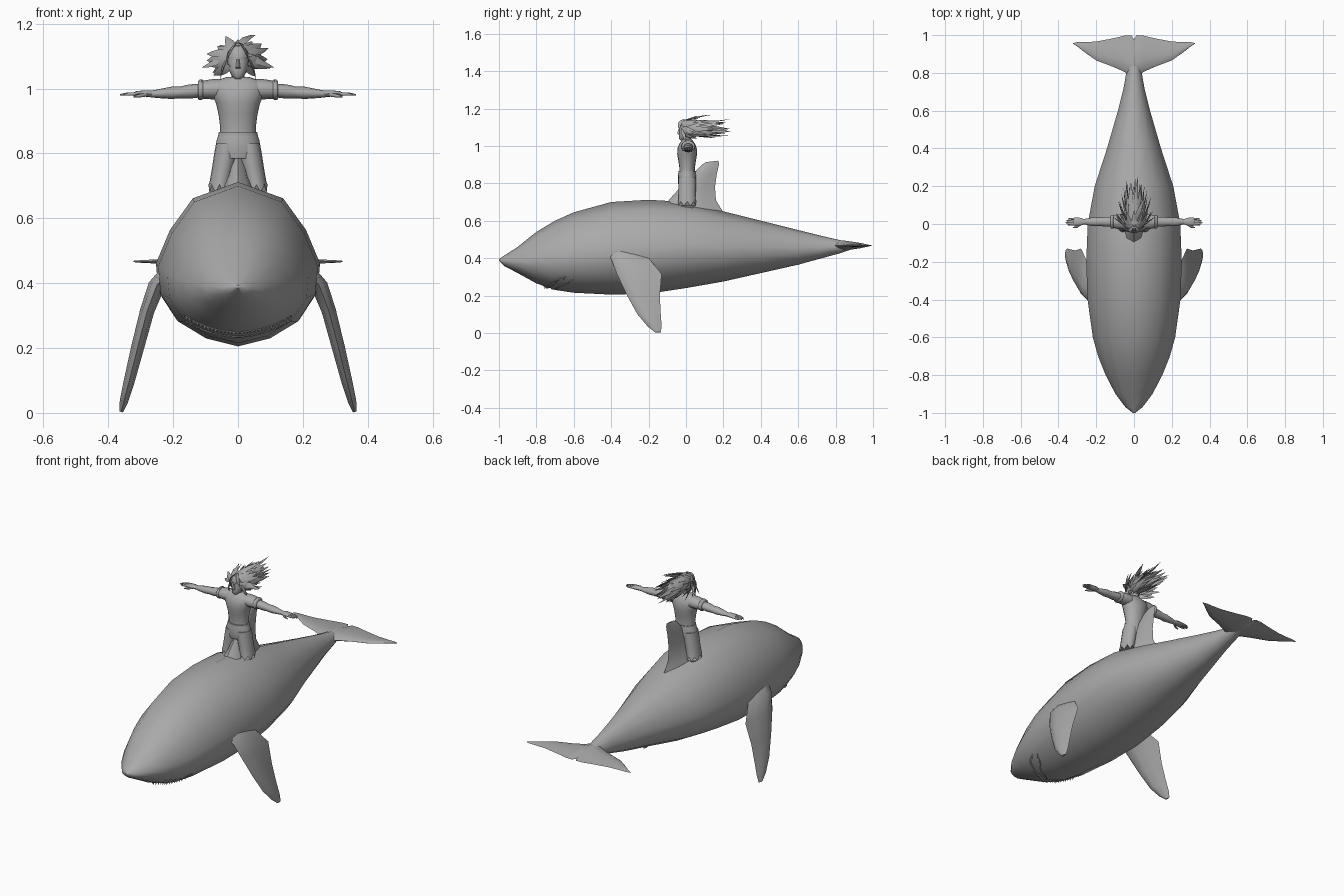
import bpy, bmesh, math, random
from mathutils import Vector as V
from mathutils.bvhtree import BVHTree

random.seed(4)
grey = bpy.data.materials.new("grey")
grey.diffuse_color = (0.4, 0.4, 0.4, 1)
X, Y, Z = V((1, 0, 0)), V((0, 1, 0)), V((0, 0, 1))


def finish(name, bm):
    bmesh.ops.remove_doubles(bm, verts=bm.verts, dist=1e-5)
    bmesh.ops.recalc_face_normals(bm, faces=bm.faces)
    me = bpy.data.meshes.new(name)
    bm.to_mesh(me)
    bm.free()
    me.materials.append(grey)
    ob = bpy.data.objects.new(name, me)
    bpy.context.collection.objects.link(ob)
    return ob


def skin(bm, rings):
    """Bridge equal-length rings of points and cap both ends."""
    vs = [[bm.verts.new(p) for p in r] for r in rings]
    n = len(vs[0])
    for a, b in zip(vs, vs[1:]):
        for i in range(n):
            j = (i + 1) % n
            bm.faces.new((a[i], a[j], b[j], b[i]))
    bm.faces.new(vs[0])
    bm.faces.new(vs[-1])


def loft(name, rings):
    bm = bmesh.new()
    skin(bm, rings)
    return finish(name, bm)


def ring(c, u, v, a, b, n=16):
    return [V(c) + u * a * math.cos(2 * math.pi * i / n) + v * b * math.sin(2 * math.pi * i / n)
            for i in range(n)]


def fin(name, rows, normal):
    """Rows of (leading point, trailing point, half thickness)."""
    lens = [(0, 0), (.1, .65), (.35, 1), (.7, .55), (1, 0), (.7, -.55), (.35, -1), (.1, -.65)]
    nv = V(normal).normalized()
    return loft(name, [[V(l).lerp(V(t), c) + nv * h * k for c, k in lens] for l, t, h in rows])


# Whale body: y, top, bottom, half width
section = [(0, 1), (.55, .80), (.83, .41), (1, 0), (.97, -.35), (.75, -.69), (.40, -.90), (0, -1)]
section += [(-x, z) for x, z in section[-2:0:-1]]
stations = [(-1, .395, .385, .006), (-.97, .415, .357, .045), (-.9, .46, .32, .098),
            (-.8, .54, .265, .15), (-.7, .60, .23, .19), (-.6, .645, .215, .218), (-.4, .70, .205, .246),
            (-.2, .712, .21, .253), (0, .70, .24, .245), (.2, .65, .275, .208), (.4, .60, .32, .143),
            (.6, .55, .365, .085), (.72, .52, .398, .055), (.82, .497, .425, .038), (.9, .482, .452, .026),
            (.97, .471, .463, .01)]
body = loft("whale_body", [[(w * sx, y, (t + b) / 2 + (t - b) / 2 * sz) for sx, sz in section]
                           for y, t, b, w in stations])

# Dorsal fin
fin("dorsal_fin", [((0, y0, z0), (0, y1, z1), h) for y0, z0, y1, z1, h in [
    (-.17, .64, .26, .58, .085), (-.10, .70, .19, .66, .055), (-.07, .735, .16, .71, .037),
    (-.02, .79, .155, .78, .026), (.04, .855, .165, .85, .017), (.085, .90, .177, .905, .01),
    (.11, .914, .172, .921, .004)]], X)

# Pectoral fins and tail flukes
for s, side in ((1, "right"), (-1, "left")):
    fin("pectoral_fin_" + side, [((s * x, y0, z), (s * x, y1, z), h) for x, y0, y1, z, h in [
        (.215, -.42, -.20, .43, .03), (.25, -.40, -.195, .395, .026), (.28, -.37, -.13, .315, .022),
        (.31, -.315, -.14, .20, .02), (.335, -.26, -.135, .10, .017), (.352, -.205, -.13, .035, .013),
        (.36, -.165, -.135, .003, .006)]], (s * .96, 0, .27))
    fin("tail_fluke_" + side, [((s * x, y0, .467), (s * x, y1, .467), h) for x, y0, y1, h in [
        (0, .76, .977, .028), (.012, .775, .998, .026), (.05, .805, .997, .017), (.11, .832, .983, .011),
        (.2, .866, .966, .008), (.26, .908, .963, .006), (.30, .94, .963, .004), (.322, .954, .958, .002)]], Z)

# Mouth: lips and teeth laid on the underside of the snout
bm = bmesh.new()
bm.from_mesh(body.data)
tree = BVHTree.FromBMesh(bm)
bm.free()


def mouth_point(t, dz):
    hit = tree.ray_cast(V((.165 * t, -2, .242 + .05 * t * t + dz)), Y)[0]
    return hit


for name, dz in (("upper_lip", .008), ("lower_lip", -.006)):
    pts = [mouth_point(i / 12, dz) for i in range(-12, 13)]
    loft(name, [ring(p, Y, Z, .004, .004, 6) for p in pts if p])
bm = bmesh.new()
for i in range(-14, 15):
    p = mouth_point(i / 14.5, .006)
    if p:
        skin(bm, [ring(p, X, Y, .0045, .004, 4), ring(p - Z * .013 - Y * .004, X, Y, .0005, .0005, 4)])
finish("teeth", bm)

# Rider: shirt, belt, trousers, neck
yc = .006


def column(name, rows, n=16):
    return loft(name, [ring((x, y, z), X, Y, a, b, n) for x, y, z, a, b in rows])


column("shirt", [(0, yc, z, a, b) for z, a, b in [
    (.858, .056, .042), (.88, .055, .041), (.92, .060, .047), (.955, .068, .053), (.985, .082, .052),
    (1.01, .085, .043), (1.025, .066, .032), (1.036, .034, .024)]])
column("belt", [(0, yc, z, a, .047) for z, a in [(.856, .061), (.866, .059)]])
column("hips", [(0, yc, z, a, b) for z, a, b in [
    (.785, .066, .045), (.81, .071, .05), (.84, .066, .049), (.862, .059, .046)]])
for s, side in ((1, "right"), (-1, "left")):
    rings = [ring((s * x, yc, z), X, Y, a, b, 16) for x, z, a, b in [
        (.034, .83, .034, .046), (.038, .795, .036, .047), (.046, .75, .035, .046),
        (.054, .71, .034, .046), (.057, .695, .034, .049)]]
    for i, p in enumerate(rings[-1]):  # ragged hem
        p.z += .012 * (-1) ** i - .003
    loft("trouser_leg_" + side, rings)
    column("foot_" + side, [(s * .055, 0, z, .022, .04) for z in (.66, .70)])
column("neck", [(0, yc, z, .02, .02) for z in (1.02, 1.06)])

# Arms spread sideways, with sleeves, cuffs and hands
for s, side in ((1, "right"), (-1, "left")):
    def limb(name, rows, y=.012):
        return loft(name, [ring((s * x, y, z), Y, Z, a, b, 12) for x, z, a, b in rows])

    limb("sleeve_" + side, [(.05, .998, .038, .032), (.08, .998, .039, .031), (.10, .997, .035, .029),
                            (.122, .995, .031, .026)])
    limb("cuff_" + side, [(.108, .997, .034, .029), (.112, .997, .037, .032), (.120, .996, .036, .031),
                          (.124, .995, .032, .027)])
    limb("arm_" + side, [(.115, .994, .026, .021), (.15, .991, .026, .022), (.18, .988, .022, .018),
                         (.205, .987, .024, .019), (.235, .985, .02, .015), (.27, .983, .013, .010)])
    limb("palm_" + side, [(.262, .983, .013, .010), (.285, .985, .021, .010), (.315, .984, .022, .008),
                          (.32, .984, .019, .005)])
    for i, length in enumerate((.036, .046, .043, .032)):
        limb("finger_%s_%d" % (side, i + 1), [(.312, .984, .005, .005), (.315 + length * .6, .983, .005, .005),
                                              (.318 + length, .981, .002, .002)], -.004 + .0105 * i)
    loft("thumb_" + side, [ring((s * x, y, z), Y, Z, r, r, 8) for x, y, z, r in [
        (.28, 0, .983, .007), (.30, -.014, .979, .006), (.322, -.019, .975, .003)]])

# Head with nose and brow
column("head", [(0, y, z, a, b) for y, z, a, b in [
    (-.022, 1.030, .008, .008), (-.014, 1.040, .020, .024), (-.004, 1.058, .029, .034),
    (.002, 1.08, .034, .038), (.004, 1.10, .035, .038), (.004, 1.12, .031, .034),
    (.005, 1.135, .020, .022), (.005, 1.141, .006, .006)]])
column("nose", [(0, y, z, a, b) for y, z, a, b in [
    (-.036, 1.062, .008, .006), (-.040, 1.066, .007, .008), (-.034, 1.09, .004, .006)]], 8)
column("brow", [(0, -.008, z, .03, .029) for z in (1.09, 1.098)])

# Windswept hair: leaf-shaped locks fanning out behind the head
bm = bmesh.new()


def lock(root, mid, tip, width):
    root, mid, tip = V(root), V(mid), V(tip)
    d = (tip - root).normalized()
    out = (mid - V((0, mid.y, 1.085))).normalized()
    u = d.cross(out).normalized()
    v = u.cross(d)
    rings = []
    for t, w in ((0, .5), (.25, .95), (.5, 1), (.8, .55), (1, .03)):
        p = root * (1 - t) ** 2 + mid * 2 * t * (1 - t) + tip * t * t
        rings.append(ring(p, u, v, width * w, width * w * .3, 4))
    skin(bm, rings)


for layer, (count, y0, reach, flare) in enumerate([(13, -.022, .085, .065), (14, .0, .13, .052),
                                                   (13, .015, .17, .036), (9, .025, .195, .018)]):
    for i in range(count):
        # Angle round the head, leaving the chin side open in front
        a = math.radians(-45 + 270 * i / (count - 1)) if layer < 2 else 2 * math.pi * i / count
        a += random.uniform(-.1, .1)
        c, sn = math.cos(a), math.sin(a)
        k = flare * random.uniform(.6, 1.1)
        r = .034 - layer * .003
        root = (c * r, y0, 1.094 + sn * (r + .004))
        mid = (c * (r + k * .6), y0 + reach * .3, 1.09 + sn * (r + .012))
        tip = (c * (r + k * 1.1), y0 + reach * random.uniform(.8, 1.15),
               1.085 + sn * (r + k * .55) + random.uniform(-.008, .012))
        lock(root, mid, tip, random.uniform(.010, .016))
for s in (1, -1):  # side and forehead locks
    lock((s * .028, -.015, 1.10), (s * .05, -.02, 1.07), (s * .055, 0, 1.025), .011)
    lock((s * .025, -.01, 1.11), (s * .07, 0, 1.075), (s * .112, .04, 1.065), .012)
    lock((s * .004, -.01, 1.142), (s * .025, -.045, 1.125), (s * .032, -.035, 1.085), .010)
lock((.005, .01, 1.13), (.02, .05, 1.16), (.055, .14, 1.166), .013)
lock((.0, .01, 1.13), (.01, .12, 1.12), (.02, .245, 1.145), .012)
finish("hair", bm)

# Smooth shading with sharp edges kept
bpy.ops.object.select_all(action='DESELECT')
for ob in bpy.context.collection.objects:
    ob.select_set(True)
bpy.context.view_layer.objects.active = body
bpy.ops.object.shade_smooth_by_angle(angle=math.radians(45))
